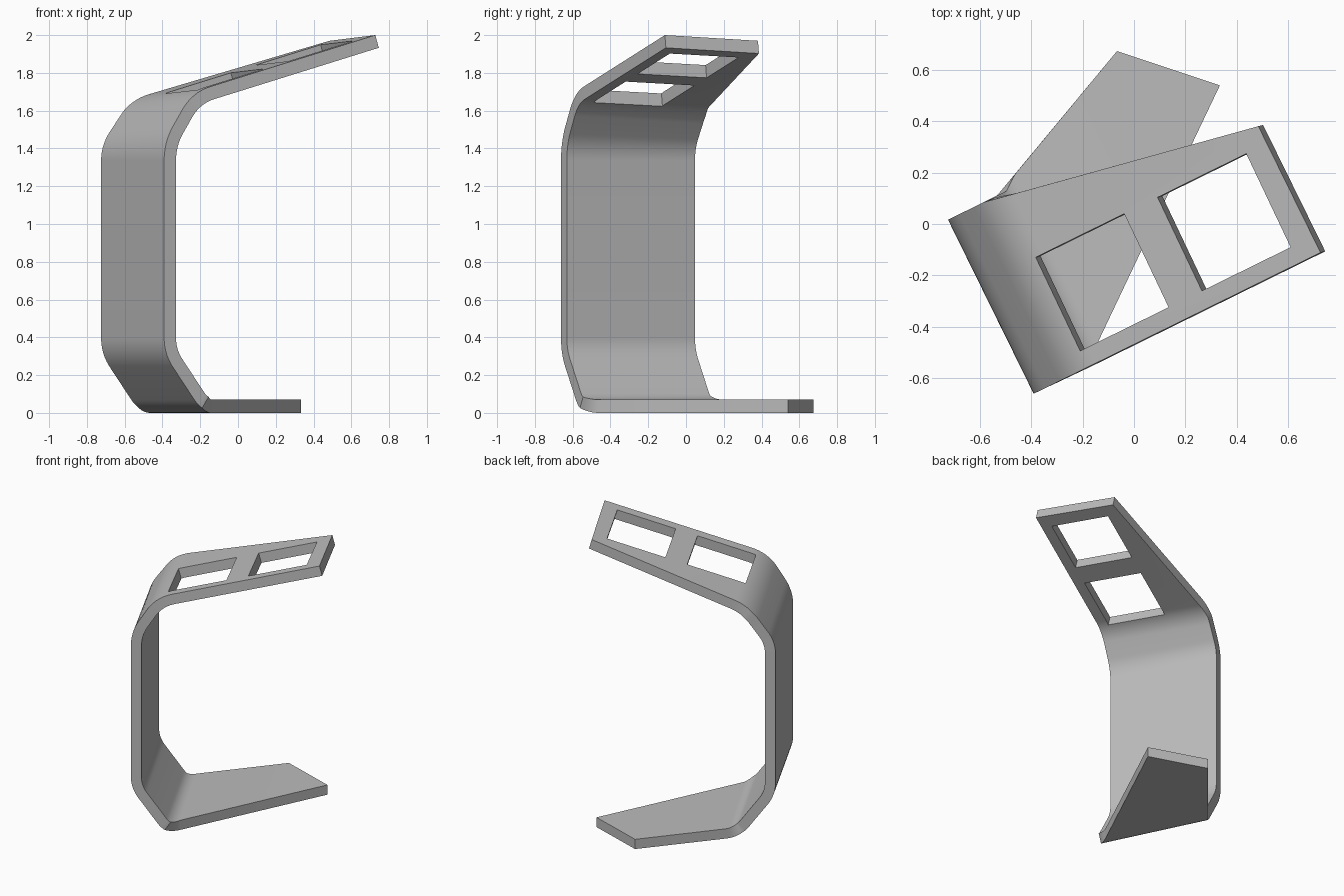
import bpy, bmesh, math
from mathutils import Vector, Matrix

cube = bpy.data.objects.get("Cube")
if cube:
    bpy.data.objects.remove(cube)

THICK, SLOPE, TILT = 0.07, 0.28, -0.055
END_U, END_Z = 0.603, 1.977
turn = Matrix.Rotation(math.radians(26.2), 4, 'Z')

# One grey for the whole sheet
grey = bpy.data.materials.new("plain_grey")
grey.use_nodes = True
colour = (0.5, 0.5, 0.5, 1)
grey.diffuse_color = colour
grey.node_tree.nodes["Principled BSDF"].inputs["Base Color"].default_value = colour


def fillet(a, corner, b, tangent, steps=10):
    """Circular-looking bend between two straight runs."""
    p = corner + (a - corner).normalized() * tangent
    q = corner + (b - corner).normalized() * tangent
    mid = (p + q) / 2
    half = (a - corner).angle(b - corner) / 2
    centre = corner + (mid - corner).normalized() * (tangent / math.cos(half))
    r = (p - centre).length
    pts = []
    for i in range(steps + 1):
        t = i / steps
        ang = (p - centre).angle(q - centre)
        w = (math.sin((1 - t) * ang) * (p - centre) + math.sin(t * ang) * (q - centre)) / math.sin(ang)
        pts.append(centre + w.normalized() * r)
    return pts


def width_at(u, table):
    """Linear lookup of a side edge."""
    for (u0, v0), (u1, v1) in zip(table, table[1:]):
        if u <= u1:
            return v0 + (v1 - v0) * max(0, u - u0) / (u1 - u0)
    return table[-1][1]


# Outer side profile, from the foot tip up to the top plate end
corners = [Vector(c) for c in ((0.539, 0), (-0.414, 0), (-0.643, 0.313), (-0.643, 1.425),
                               (-0.472, END_Z - SLOPE * (END_U + 0.472)), (END_U, END_Z))]
tangents = (0.085, 0.085, 0.09, 0.105)
path = [corners[0], Vector((0.238, 0))]
for i, t in enumerate(tangents, 1):
    path += fillet(corners[i - 1], corners[i], corners[i + 1], t)
path.append(corners[-1])

# Side edges of the flared foot and of the tapering top
foot_front = [(-0.643, -0.421), (-0.42, -0.421), (0.539, 0.337)]
foot_back = [(-0.643, 0.335), (-0.43, 0.335), (0.238, 0.634), (0.539, 0.337)]
top_front = [(-0.643, -0.421), (END_U, -0.421)]
top_back = [(-0.643, 0.335), (-0.49, 0.335), (END_U, 0.128)]

# Bent sheet
bm = bmesh.new()
rows = []
for u, z in path:
    front, back = (foot_front, foot_back) if z < 0.9 else (top_front, top_back)
    lean = min(1, max(0, (z - 1.33) / 0.25))
    rows.append([bm.verts.new((u, v, z + TILT * v * lean))
                 for v in (width_at(u, front), width_at(u, back))])
for a, b in zip(rows, rows[1:]):
    bm.faces.new((a[0], a[1], b[1], b[0]))
bmesh.ops.remove_doubles(bm, verts=bm.verts, dist=0.0005)
bm.normal_update()
wall = min(bm.faces, key=lambda f: f.calc_center_median().x)
if wall.normal.x > 0:
    bmesh.ops.reverse_faces(bm, faces=bm.faces)
mesh = bpy.data.meshes.new("bent_stand")
bm.to_mesh(mesh)
bm.free()
mesh.materials.append(grey)
stand = bpy.data.objects.new("bent_stand", mesh)
bpy.context.collection.objects.link(stand)
stand.matrix_world = turn

solid = stand.modifiers.new("thickness", 'SOLIDIFY')
solid.thickness = THICK
solid.offset = -1
solid.use_even_offset = True

# Two square openings through the top plate
along = Vector((1, 0, SLOPE)).normalized()
normal = Vector((-SLOPE, -TILT, 1)).normalized()
across = normal.cross(along)
frame = Matrix((along, across, normal)).transposed().to_4x4()
for name, u in (("inner_opening_cutter", -0.212), ("outer_opening_cutter", 0.318)):
    v = -0.149
    z = END_Z - SLOPE * (END_U - u) + TILT * v
    bm = bmesh.new()
    bmesh.ops.create_cube(bm, size=1, matrix=Matrix.Diagonal((0.4, 0.404, 0.3, 1)))
    data = bpy.data.meshes.new(name)
    bm.to_mesh(data)
    bm.free()
    data.materials.append(grey)
    cutter = bpy.data.objects.new(name, data)
    bpy.context.collection.objects.link(cutter)
    cutter.matrix_world = turn @ Matrix.Translation((u, v, z)) @ frame
    cutter.hide_render = True
    cut = stand.modifiers.new(name, 'BOOLEAN')
    cut.operation = 'DIFFERENCE'
    cut.solver = 'EXACT'
    cut.object = cutter

# Bake the modifiers, drop the cutters, smooth the bends
bpy.ops.object.select_all(action='DESELECT')
bpy.context.view_layer.objects.active = stand
stand.select_set(True)
for mod in list(stand.modifiers):
    helper = mod.object if mod.type == 'BOOLEAN' else None
    bpy.ops.object.modifier_apply(modifier=mod.name)
    if helper:
        bpy.data.objects.remove(helper)
bpy.ops.object.shade_smooth_by_angle(angle=math.radians(30))
